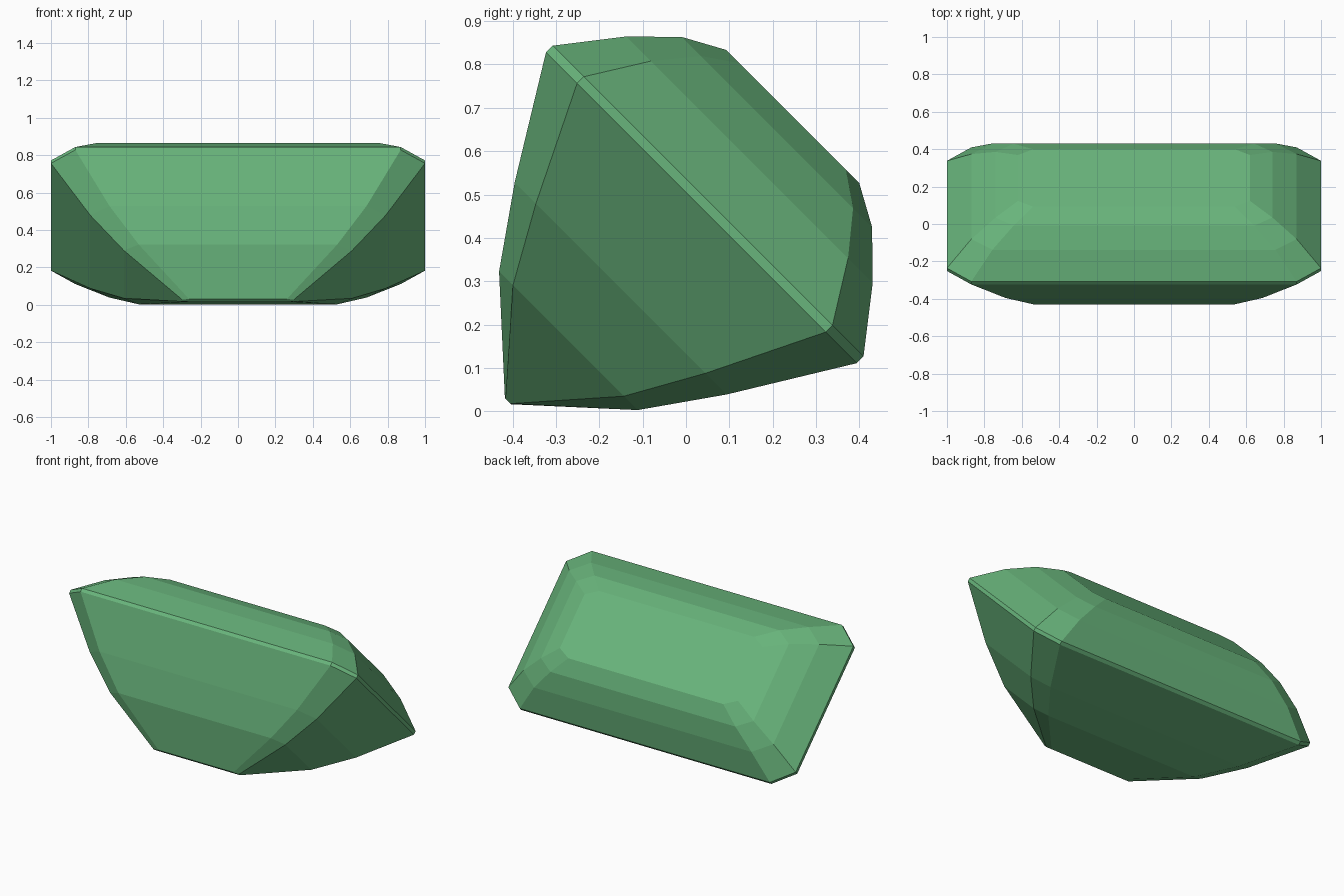
import bpy
import bmesh
import math

cube = bpy.data.objects.get("Cube")
if cube:
    bpy.data.objects.remove(cube, do_unlink=True)

# Green gem colour
GREEN = (0.14, 0.46, 0.20, 1.0)
mat = bpy.data.materials.new("gem_green")
mat.use_nodes = True
mat.diffuse_color = GREEN
mat.node_tree.nodes["Principled BSDF"].inputs["Base Color"].default_value = GREEN

# Outline corner cuts, as fractions of the half length and half width
CUT_X, CUT_Y = 0.87, 0.80

# Step-cut tiers from culet to table: (height, half length, half width)
TIERS = [
    (-0.274, 0.30, 0.010),   # culet
    (-0.077, 0.61, 0.226),   # lower pavilion
    (0.094, 0.79, 0.346),    # upper pavilion
    (0.357, 1.00, 0.507),    # girdle bottom
    (0.379, 1.00, 0.507),    # girdle top
    (0.514, 0.87, 0.402),    # lower crown
    (0.604, 0.74, 0.310),    # upper crown
    (0.655, 0.62, 0.217),    # table
]


def outline(length, width):
    """Counter-clockwise rectangle with cut corners."""
    quarter = [(length, width * CUT_Y), (length * CUT_X, width)]
    half = quarter + [(-x, y) for x, y in reversed(quarter)]
    return half + [(-x, -y) for x, y in half]


# Stack the rings and join neighbouring ones with facets
bm = bmesh.new()
rings = [[bm.verts.new((x, y, z)) for x, y in outline(length, width)]
         for z, length, width in TIERS]
for low, high in zip(rings, rings[1:]):
    for i in range(len(low)):
        j = (i + 1) % len(low)
        bm.faces.new((low[i], low[j], high[j], high[i]))
bm.faces.new(rings[-1])
bm.faces.new(reversed(rings[0]))
bmesh.ops.recalc_face_normals(bm, faces=bm.faces)

mesh = bpy.data.meshes.new("step_cut_gem")
bm.to_mesh(mesh)
bm.free()
mesh.materials.append(mat)

# Lean the gem back so that it rests on its pavilion
gem = bpy.data.objects.new("step_cut_gem", mesh)
gem.rotation_euler.x = math.radians(-45)
gem.location = (0, -0.217, 0.217)
bpy.context.collection.objects.link(gem)
